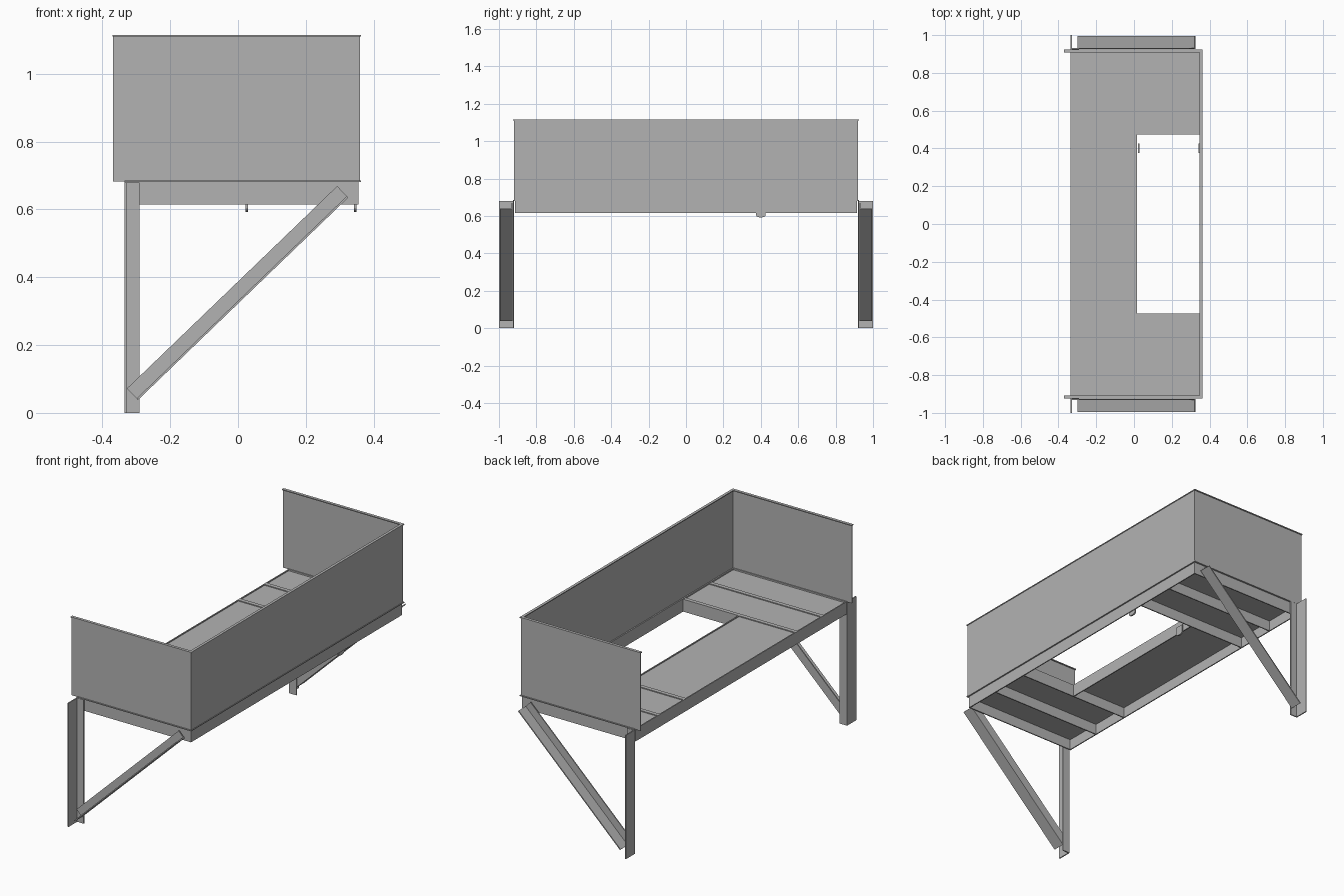
import bpy, math
from mathutils import Matrix, Vector

cube = bpy.data.objects.get("Cube")
if cube:
    bpy.data.objects.remove(cube)

steel = bpy.data.materials.new("grey steel")
steel.use_nodes = True
GREY = (0.45, 0.45, 0.45, 1)
steel.diffuse_color = GREY
steel.node_tree.nodes["Principled BSDF"].inputs["Base Color"].default_value = GREY


def prism(name, profile, depth, matrix=Matrix()):
    """Extrude a 2D profile along local z, then place it."""
    n = len(profile)
    verts = [(x, y, z) for z in (0, depth) for x, y in profile]
    faces = [tuple(reversed(range(n))), tuple(range(n, 2 * n))]
    faces += [(i, (i + 1) % n, (i + 1) % n + n, i + n) for i in range(n)]
    mesh = bpy.data.meshes.new(name)
    mesh.from_pydata(verts, [], faces)
    mesh.transform(matrix)
    if matrix.determinant() < 0:
        mesh.flip_normals()
    mesh.materials.append(steel)
    obj = bpy.data.objects.new(name, mesh)
    bpy.context.collection.objects.link(obj)
    return obj


def box(name, x0, x1, y0, y1, z0, z1):
    return prism(name, [(x0, y0), (x1, y0), (x1, y1), (x0, y1)], z1 - z0,
                 Matrix.Translation((0, 0, z0)))


def angle(a, b, t=0.006):
    """L section with legs a (local x) and b (local y)."""
    return [(0, 0), (a, 0), (a, t), (t, t), (t, b), (0, b)]


X0, X1, Y = -0.335, 0.355, 0.915     # platform edges
BASE, DECK, TOP = 0.615, 0.683, 1.115
HOLE_X, HOLE_Y, MID_Y = 0.015, 0.473, 0.70
T = 0.006

# Platform frame of thin upright beams
box("back_beam", X0, X0 + T, -Y, Y, BASE, DECK)
box("outer_beam", X1 - T, X1, -Y, Y, BASE, DECK)
box("opening_beam", HOLE_X - T, HOLE_X, -HOLE_Y, HOLE_Y, BASE, DECK)
for side, s in (("front", -1), ("rear", 1)):
    for label, y in (("end", Y - T), ("middle", MID_Y), ("opening", HOLE_Y)):
        ya, yb = sorted((s * y, s * (y + T)))
        box(f"{side}_{label}_beam", X0, X1, ya, yb, BASE, DECK)
        # Narrow top flange seen between the floor plates
        if label != "end":
            ya, yb = sorted((s * y, s * (y + 0.022)))
            box(f"{side}_{label}_flange", X0, X1, ya, yb, DECK - T, DECK)

    # Floor plates beside the opening
    for label, a, b in (("inner", HOLE_Y, MID_Y), ("outer", MID_Y, Y)):
        ya, yb = sorted((s * a, s * b))
        box(f"{side}_{label}_floor", X0, X1, ya, yb, DECK - 0.01, DECK - 0.005)

    # End wall with top and bottom rims
    ya, yb = sorted((s * Y, s * (Y + 0.005)))
    box(f"{side}_wall", -0.368, 0.36, ya, yb, DECK, TOP)
    ya, yb = sorted((s * (Y - 0.006), s * (Y + 0.01)))
    box(f"{side}_wall_top_rim", -0.37, 0.363, ya, yb, TOP - 0.005, TOP)
    box(f"{side}_wall_bottom_rim", X0, 0.363, ya, yb, DECK - 0.002, DECK + 0.003)

    # Upright angle leg
    mirror = Matrix.Diagonal((1, s, 1, 1))
    prism(f"{side}_leg", angle(0.045, 0.08), 0.68,
          mirror @ Matrix.Translation((X0, 0.92, 0)))

    # Diagonal angle brace: one leg upright, one sticking out along the lower edge
    low, high = Vector((-0.295, 0.927, 0.038)), Vector((0.325, 0.927, 0.635))
    along = (high - low).normalized()
    out = Vector((0, 1, 0))
    across = along.cross(out)
    if across.z < 0:
        across = -across
    place = Matrix((across, out, along)).transposed().to_4x4()
    place.translation = low
    prism(f"{side}_brace", angle(0.047, 0.068), (high - low).length, mirror @ place)

box("main_floor", X0, HOLE_X, -HOLE_Y, HOLE_Y, DECK - 0.01, DECK - 0.005)

# Long side wall with rims
box("side_wall", 0.355, 0.36, -Y, Y, DECK, TOP)
box("side_wall_top_rim", 0.348, 0.363, -Y, Y, TOP - 0.005, TOP)
box("side_wall_bottom_rim", 0.348, 0.363, -Y, Y, DECK - 0.002, DECK + 0.003)

# Hanging tabs with rounded bottoms
r = 0.025
tab = [(0.04, -r), (0.04, r)]
tab += [(-0.012 * math.sin(math.pi * i / 8), r * math.cos(math.pi * i / 8)) for i in range(9)]
for label, x in (("inner", 0.022), ("outer", 0.342)):
    upright = Matrix(((0, 0, 1, x), (0, 1, 0, 0.4), (1, 0, 0, 0.604), (0, 0, 0, 1)))
    prism(f"{label}_tab", tab, 0.008, upright)

# Make all normals face outward
import bmesh
for obj in bpy.context.collection.objects:
    if obj.type == "MESH" and steel.name in obj.data.materials:
        bm = bmesh.new()
        bm.from_mesh(obj.data)
        bmesh.ops.recalc_face_normals(bm, faces=bm.faces)
        bm.to_mesh(obj.data)
        bm.free()
